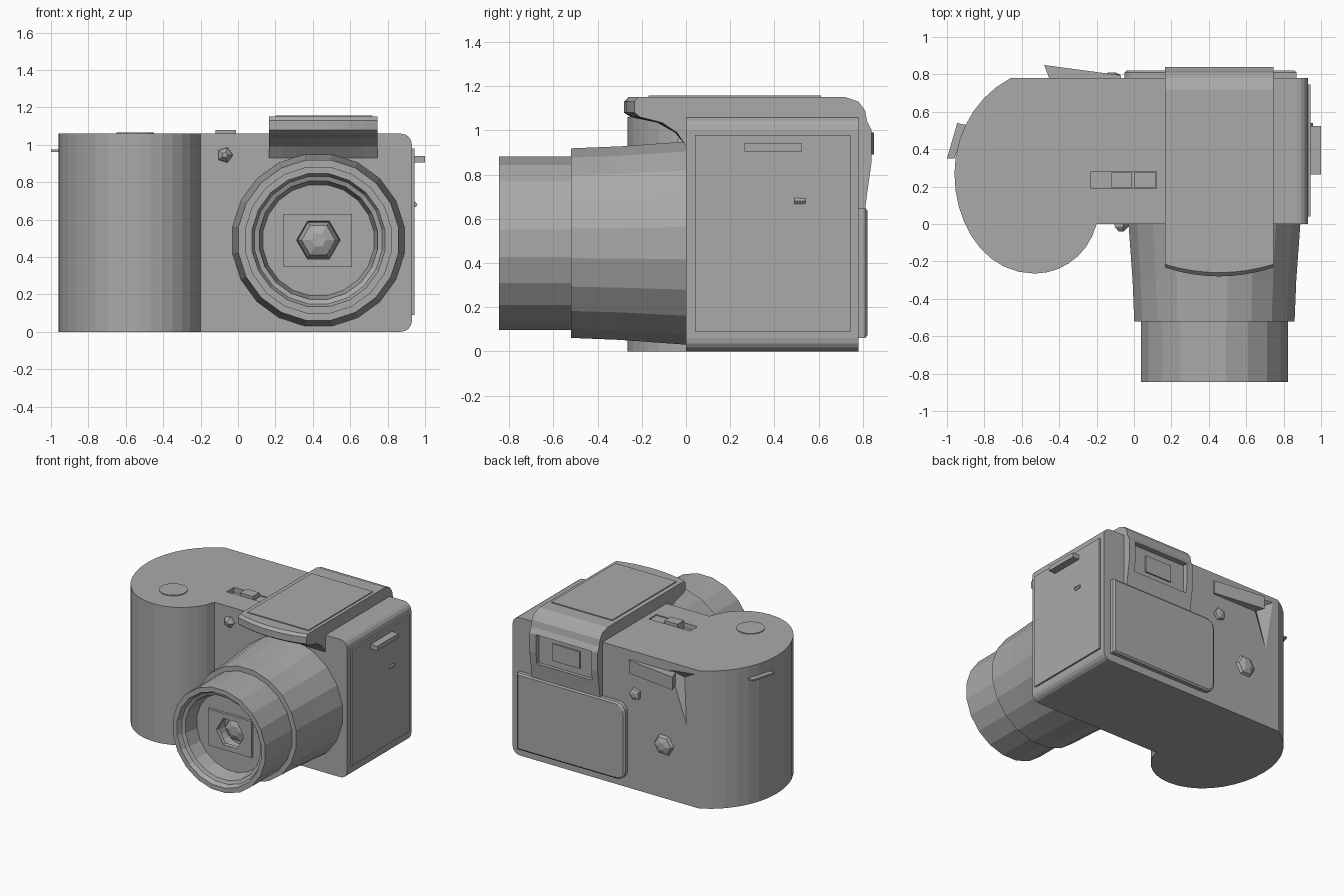
import bpy, bmesh, math
from mathutils import Vector
from mathutils.geometry import interpolate_bezier

cube = bpy.data.objects.get("Cube")
if cube:
    bpy.data.objects.remove(cube, do_unlink=True)

grey = bpy.data.materials.new("plain grey")
grey.use_nodes = True
grey.diffuse_color = (0.4, 0.4, 0.4, 1)
grey.node_tree.nodes["Principled BSDF"].inputs["Base Color"].default_value = grey.diffuse_color


def finish(name, bm):
    """Turn a bmesh into a flat-shaded grey object."""
    bmesh.ops.remove_doubles(bm, verts=bm.verts, dist=1e-5)
    bmesh.ops.recalc_face_normals(bm, faces=bm.faces)
    mesh = bpy.data.meshes.new(name)
    bm.to_mesh(mesh)
    bm.free()
    mesh.materials.append(grey)
    ob = bpy.data.objects.new(name, mesh)
    bpy.context.collection.objects.link(ob)
    return ob


def loft(name, rings, edit=None):
    """Skin a row of equal-length rings and cap both ends."""
    bm = bmesh.new()
    rows = [[bm.verts.new(p) for p in ring] for ring in rings]
    n = len(rows[0])
    for a, b in zip(rows, rows[1:]):
        for i in range(n):
            bm.faces.new((a[i], a[(i + 1) % n], b[(i + 1) % n], b[i]))
    bm.faces.new(rows[0])
    bm.faces.new(rows[-1])
    if edit:
        bmesh.ops.recalc_face_normals(bm, faces=bm.faces)
        edit(bm)
    return finish(name, bm)


def box(name, x, y, z):
    return loft(name, [[(x[0], y[0], h), (x[1], y[0], h), (x[1], y[1], h), (x[0], y[1], h)] for h in z])


def lathe(name, profile, sides, cx, cz, turn=0.0):
    """Revolve (y, radius) points around an axis along y."""
    rings = []
    for y, r in profile:
        angles = [turn + math.tau * i / sides for i in range(sides)]
        rings.append([(cx + r * math.cos(a), y, cz + r * math.sin(a)) for a in angles])
    return loft(name, rings)


def cut(target, cutter):
    cutter.hide_render = True
    mod = target.modifiers.new("cut", "BOOLEAN")
    mod.operation = "DIFFERENCE"
    mod.solver = "EXACT"
    mod.object = cutter
    bpy.context.view_layer.objects.active = target
    bpy.ops.object.modifier_apply(modifier=mod.name)
    bpy.data.objects.remove(cutter, do_unlink=True)


# Body with the rounded hand grip
def curve(a, b, c, d, n):
    pts = interpolate_bezier(*[Vector((*p, 0)) for p in (a, b, c, d)], n)
    return [(p.x, p.y) for p in pts[:-1]]


outline = curve((-0.2, 0), (-0.24, -0.16), (-0.38, -0.265), (-0.53, -0.265), 8)
outline += curve((-0.53, -0.265), (-0.8, -0.265), (-0.96, 0), (-0.96, 0.27), 10)
outline += curve((-0.96, 0.27), (-0.96, 0.48), (-0.85, 0.68), (-0.66, 0.78), 8)
outline += [(-0.66, 0.78), (0.93, 0.78), (0.93, 0)]


def round_side(bm):
    edges = [e for e in bm.edges if all(v.co.x > 0.9 for v in e.verts)
             and abs(e.verts[0].co.y - e.verts[1].co.y) > 0.5]
    bmesh.ops.bevel(bm, geom=edges, offset=0.06, segments=4, profile=0.5, affect="EDGES")


body = loft("body", [[(x, y, z) for x, y in outline] for z in (0, 1.06)], round_side)
cut(body, box("switch_cutter", (-0.23, 0.12), (0.19, 0.28), (1.02, 1.1)))

# Triangular thumb rest scooped into the back
thumb = [(-0.38, 0.8, 1.02), (-0.66, 0.8, 1.05), (-0.57, 0.8, 0.49)]
bm = bmesh.new()
bmesh.ops.convex_hull(bm, input=[bm.verts.new(p) for p in thumb + [(-0.5, 0.73, 0.95)]])
cut(body, finish("thumb_cutter", bm))

# Flash and viewfinder hump: side profile swept across x, bowed at the front
profile = [(0, 0.93), (-0.05, 0.99), (-0.13, 1.035), (-0.25, 1.06), (-0.28, 1.08),
           (-0.28, 1.13), (-0.26, 1.15), (0.72, 1.15), (0.78, 1.13), (0.81, 1.09),
           (0.82, 1.04), (0.84, 1.0), (0.84, 0.86), (0.82, 0.72), (0.81, 0.64), (0.5, 0.64)]
rings = []
for i in range(9):
    t = i / 4 - 1
    bow = 1 - 0.17 * t * t
    rings.append([(0.455 + 0.29 * t, y * bow if y < 0 else y, z) for y, z in profile])
hump = loft("viewfinder_hump", rings)
cut(hump, box("eyepiece_cutter", (0.22, 0.69), (0.8, 0.9), (0.77, 1.0)))
box("eyepiece_window", (0.34, 0.57), (0.79, 0.81), (0.82, 0.95))
box("hump_top_plate", (0.2, 0.72), (-0.17, 0.61), (1.145, 1.157))

# Stepped, hollow lens
CX, CZ = 0.43, 0.49
lathe("lens", [(0.02, 0.465), (0, 0.465), (-0.3, 0.443), (-0.52, 0.434), (-0.52, 0.397),
               (-0.845, 0.397), (-0.845, 0.36), (-0.81, 0.345), (-0.8, 0.32),
               (-0.69, 0.3), (-0.69, 0.13), (-0.6, 0.12)], 20, CX, CZ, math.pi / 20)
plate = box("lens_plate", (0.24, 0.61), (-0.71, -0.685), (0.35, 0.63))
cut(plate, lathe("iris_cutter", [(-0.75, 0.125), (-0.65, 0.105)], 6, CX, CZ))
lathe("lens_glass", [(-0.59, 0.115), (-0.64, 0.09), (-0.66, 0.04)], 6, CX, CZ)


# Screen on the back, rounded on its free side
def panel_ring(y, inset):
    x0, x1, z0, z1, r = -0.05 + inset, 0.87 - inset, 0.06 + inset, 0.65 - inset, 0.07
    pts = [(x1, y, z0), (x1, y, z1)]
    for corner, start in ((z1 - r, 90), (z0 + r, 180)):
        for k in range(5):
            a = math.radians(start + 22.5 * k)
            pts.append((x0 + r + r * math.cos(a), y, corner + r * math.sin(a)))
    return pts


loft("back_screen", [panel_ring(0.77, 0), panel_ring(0.81, 0), panel_ring(0.82, 0.012)])

# Side door with strap bar
box("side_door", (0.92, 0.943), (0.04, 0.745), (0.09, 0.98))
box("side_strap_bar", (0.94, 1.0), (0.265, 0.525), (0.905, 0.94))
lathe("door_catch", [(0.49, 0.015), (0.54, 0.012)], 5, 0.945, 0.68)

# Strap tab on the grip
tab = [(-1.0, 0.35), (-0.945, 0.54), (-0.9, 0.53), (-0.96, 0.35)]
loft("grip_strap_tab", [[(x, y, z) for x, y in tab] for z in (0.962, 0.975)])

# Controls on the top and front
box("top_switch", (-0.12, -0.01), (0.195, 0.275), (1.01, 1.08))
box("top_switch_track", (0.0, 0.115), (0.195, 0.275), (1.01, 1.055))
button = [(-0.55 + 0.1 * math.cos(math.tau * i / 16), 0.1 * math.sin(math.tau * i / 16)) for i in range(16)]
loft("shutter_button", [[(x, y, z) for x, y in button] for z in (1.05, 1.066)])
lathe("front_lamp", [(0.01, 0.045), (-0.015, 0.04), (-0.04, 0.015)], 5, -0.07, 0.945)

# Controls on the back
wedge = [(-0.07, 0.77), (-0.07, 0.795), (-0.48, 0.85), (-0.45, 0.77)]
loft("zoom_rocker", [[(x, y, z) for x, y in wedge] for z in (0.89, 0.99)])
lathe("menu_button", [(0.77, 0.05), (0.8, 0.045), (0.81, 0.02)], 5, -0.12, 0.74)
lathe("control_pad", [(0.77, 0.09), (0.8, 0.07), (0.815, 0.03)], 6, -0.36, 0.41)
